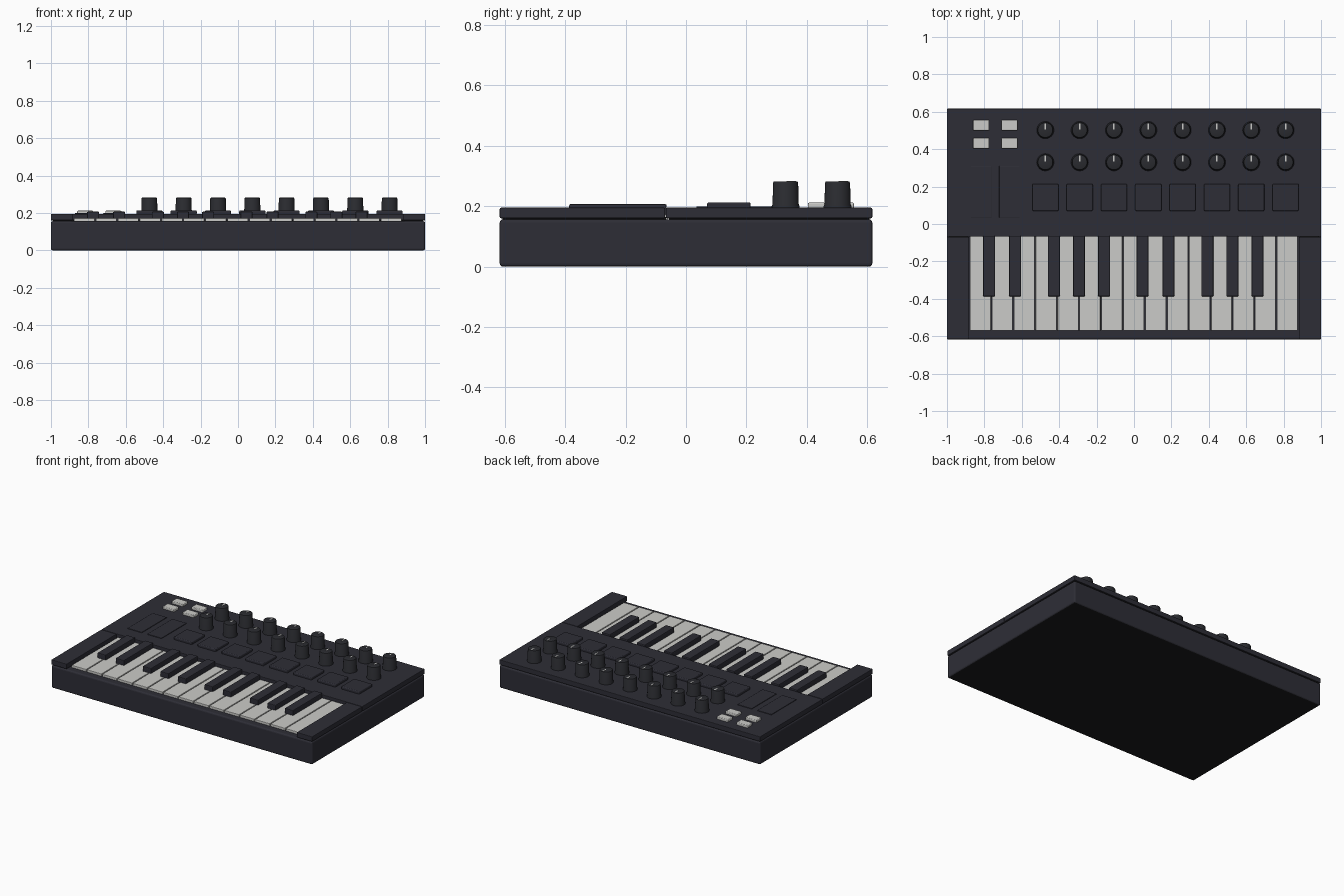
import bpy, bmesh, math
from mathutils import Matrix

if "Cube" in bpy.data.objects:
    bpy.data.objects.remove(bpy.data.objects["Cube"])


def material(name, r, g, b):
    m = bpy.data.materials.new(name)
    m.diffuse_color = (r, g, b, 1)
    m.use_nodes = True
    m.node_tree.nodes["Principled BSDF"].inputs["Base Color"].default_value = m.diffuse_color
    return m


CHARCOAL = material("charcoal", 0.027, 0.027, 0.037)
BLACK = material("black", 0.011, 0.011, 0.012)
KNOB = material("knob grey", 0.023, 0.024, 0.029)
IVORY = material("off white", 0.60, 0.60, 0.58)


def finish(name, bm, *mats):
    mesh = bpy.data.meshes.new(name)
    bm.to_mesh(mesh)
    bm.free()
    for m in mats:
        mesh.materials.append(m)
    obj = bpy.data.objects.new(name, mesh)
    bpy.context.collection.objects.link(obj)
    return obj


def box(name, x, y, z, mat, bevel=0.0, segments=2, bottom=None):
    """Box from (min, max) ranges, with rounded edges and an optional bottom colour."""
    bm = bmesh.new()
    centre = [(a + b) / 2 for a, b in (x, y, z)]
    size = [b - a for a, b in (x, y, z)]
    bmesh.ops.create_cube(bm, size=1, matrix=Matrix.Translation(centre) @ Matrix.Diagonal((*size, 1)))
    if bevel:
        bmesh.ops.bevel(bm, geom=bm.edges[:], offset=bevel, segments=segments,
                        profile=0.5, affect='EDGES')
    bm.normal_update()
    if bottom:
        for f in bm.faces:
            f.material_index = 1 if f.normal.z < -0.9 else 0
    return finish(name, bm, mat, *([bottom] if bottom else []))


def around(c, half):
    return (c - half, c + half)


def lathe(name, x, y, profile, mat, sides=32):
    """Closed round part from (radius, height) rings."""
    bm = bmesh.new()
    rings = [[bm.verts.new((x + r * math.cos(2 * math.pi * i / sides),
                            y + r * math.sin(2 * math.pi * i / sides), z))
              for i in range(sides)] for r, z in profile]
    for a, b in zip(rings, rings[1:]):
        for i in range(sides):
            j = (i + 1) % sides
            bm.faces.new((a[i], a[j], b[j], b[i])).smooth = True
    bm.faces.new(rings[0][::-1])
    bm.faces.new(rings[-1])
    obj = finish(name, bm, mat)
    bpy.ops.object.select_all(action='DESELECT')
    bpy.context.view_layer.objects.active = obj
    obj.select_set(True)
    bpy.ops.object.shade_smooth_by_angle(angle=math.radians(35))
    return obj


D = 0.617        # half depth of the case
SPLIT = -0.067   # edge between control panel and keybed
TOP = 0.195      # panel surface

# Case: lower tray, dark seam, control panel, two cheeks beside the keys
box("lower_case", (-1, 1), (-D, D), (0, 0.156), CHARCOAL, 0.01, 3, bottom=BLACK)
box("panel_seam", (-0.99, 0.99), (SPLIT + 0.01, D - 0.01), (0.15, 0.165), BLACK)
box("control_panel", (-1, 1), (SPLIT, D), (0.16, TOP), CHARCOAL, 0.004)
for s, side in ((-1, "left"), (1, "right")):
    edges = sorted((s * 0.882, s * 1.0))
    box(side + "_cheek", edges, (-D, SPLIT - 0.002), (0.16, TOP), CHARCOAL, 0.004)
    box(side + "_cheek_seam", sorted((s * 0.89, s * 0.99)), (-D + 0.01, SPLIT),
        (0.15, 0.165), BLACK)

# White keys
COUNT, LEFT = 15, -0.88
PITCH = 1.758 / COUNT
for i in range(COUNT):
    x0 = LEFT + i * PITCH
    box("white_key", (x0 + 0.003, x0 + PITCH - 0.003), (-0.57, SPLIT + 0.005),
        (0.15, 0.172), IVORY, 0.003)

# Black keys: two and three per octave, spread slightly off the gaps
for octave in range(2):
    for offset in (-0.775, -0.636, -0.428, -0.294, -0.160):
        x = offset + octave * 7 * PITCH
        box("black_key", around(x, 0.032), (-0.387, SPLIT + 0.003), (0.155, 0.207),
            CHARCOAL, 0.005)

# Drum pads and the two rows of knobs with pointer marks
for i in range(8):
    x = -0.474 + i * 0.1835
    box("drum_pad", around(x, 0.07), (0.07, 0.214), (0.19, 0.213), CHARCOAL, 0.006, 3)
    for y in (0.33, 0.502):
        lathe("knob", x, y, [(0.046, 0.19), (0.046, 0.2), (0.0435, 0.206), (0.0415, 0.277),
                             (0.0395, 0.281), (0.036, 0.2825)], KNOB)
        box("knob_pointer", around(x, 0.004), (y + 0.003, y + 0.035), (0.279, 0.2835), IVORY)

# Touch strips and mode buttons on the left
for x in (-0.817, -0.666):
    box("touch_strip", around(x, 0.055), (0.035, 0.31), (0.19, 0.199), CHARCOAL, 0.002)
    for y in (0.528, 0.432):
        box("mode_button", around(x, 0.043), around(y, 0.028), (0.19, 0.212), IVORY, 0.005, 3)
